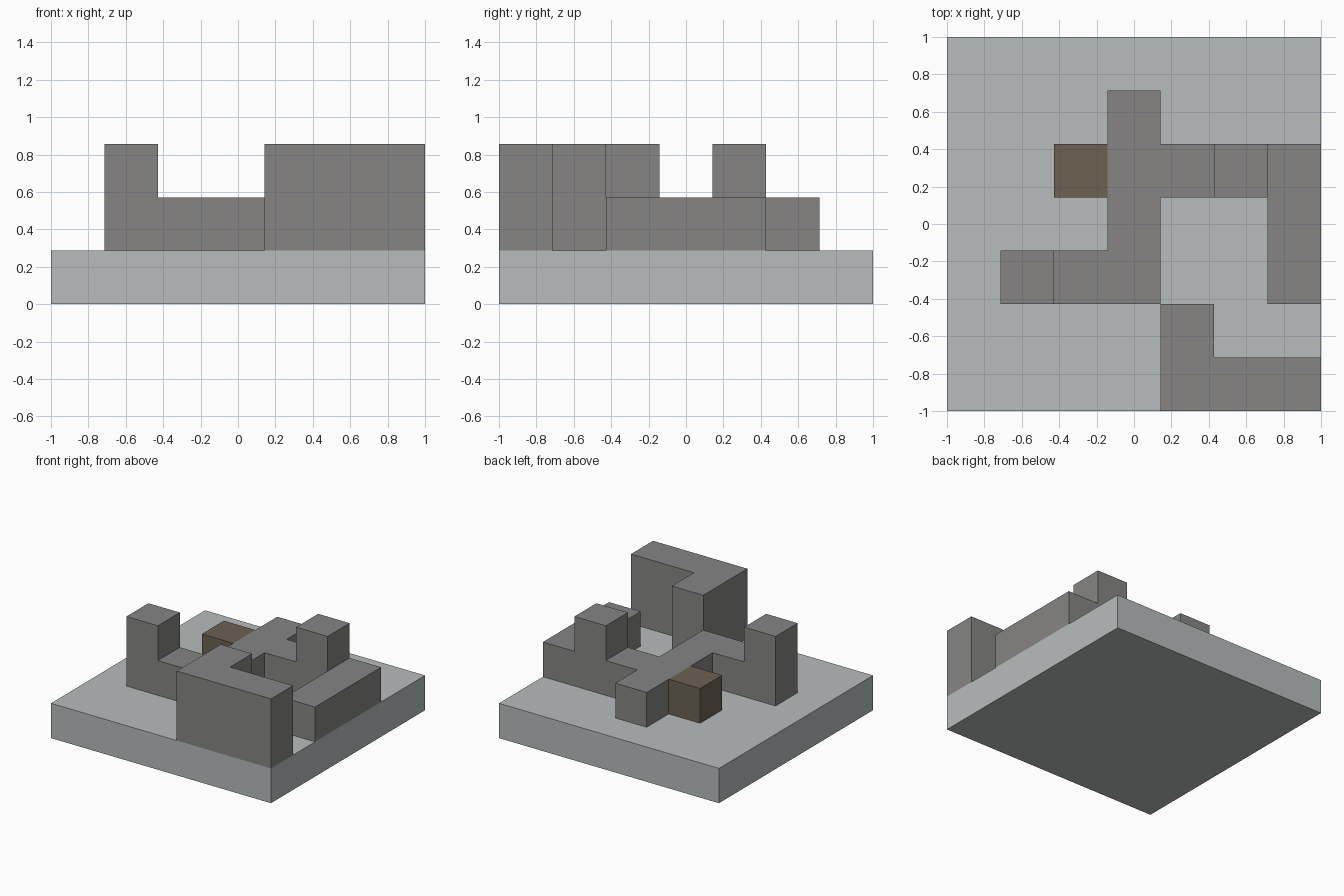
import bpy, bmesh
from mathutils import Vector

U = 2 / 7  # edge of one grid block

default = bpy.data.objects.get("Cube")
if default:
    bpy.data.objects.remove(default, do_unlink=True)


def material(name, rgb):
    mat = bpy.data.materials.new(name)
    mat.use_nodes = True
    mat.diffuse_color = (*rgb, 1)
    mat.node_tree.nodes["Principled BSDF"].inputs["Base Color"].default_value = (*rgb, 1)
    return mat


def block_part(name, mat, heights):
    """Merge stacked grid blocks into one solid; heights maps (column, row) to the levels filled."""
    cells = {(i, j, k) for (i, j), levels in heights.items() for k in levels}
    bm = bmesh.new()
    for cell in cells:
        centre = Vector(cell) + Vector((0.5, 0.5, 0.5))
        for axis in range(3):
            for sign in (-1, 1):
                normal = Vector((0, 0, 0))
                normal[axis] = sign
                if tuple(int(a + b) for a, b in zip(cell, normal)) in cells:
                    continue
                # Exposed side of the block
                side = Vector((0, 0, 0))
                side[(axis + 1) % 3] = 1
                up = normal.cross(side)
                corners = [-side - up, side - up, side + up, up - side]
                bm.faces.new([bm.verts.new((centre + (normal + c) / 2) * U - Vector((1, 1, 0)))
                              for c in corners])
    bmesh.ops.remove_doubles(bm, verts=bm.verts, dist=0.001)
    bmesh.ops.dissolve_limit(bm, angle_limit=0.01, verts=bm.verts, edges=bm.edges)
    bmesh.ops.recalc_face_normals(bm, faces=bm.faces)
    mesh = bpy.data.meshes.new(name)
    bm.to_mesh(mesh)
    bm.free()
    mesh.materials.append(mat)
    obj = bpy.data.objects.new(name, mesh)
    bpy.context.collection.objects.link(obj)
    return obj


pale = material("pale grey", (0.475, 0.503, 0.503))
stone = material("stone grey", (0.238, 0.235, 0.231))
wood = material("dark brown", (0.150, 0.122, 0.084))
LOW, TALL = (1,), (1, 2)

# Square ground slab
slab = [(i, j) for i in range(7) for j in range(7)]
block_part("ground_slab", pale, {c: (0,) for c in slab})

# Winding low wall with two raised towers
path = [(3, 5), (3, 4), (3, 3), (3, 2), (2, 2), (4, 4), (6, 4), (6, 3), (6, 2)]
low_wall = {c: LOW for c in path}
low_wall.update({c: TALL for c in [(1, 2), (5, 4)]})
block_part("low_wall_with_towers", stone, low_wall)

# Tall L-shaped wall at the front corner
block_part("corner_wall", stone, {c: TALL for c in [(4, 1), (4, 0), (5, 0), (6, 0)]})

# Single brown block
block_part("wooden_block", wood, {(2, 4): LOW})
